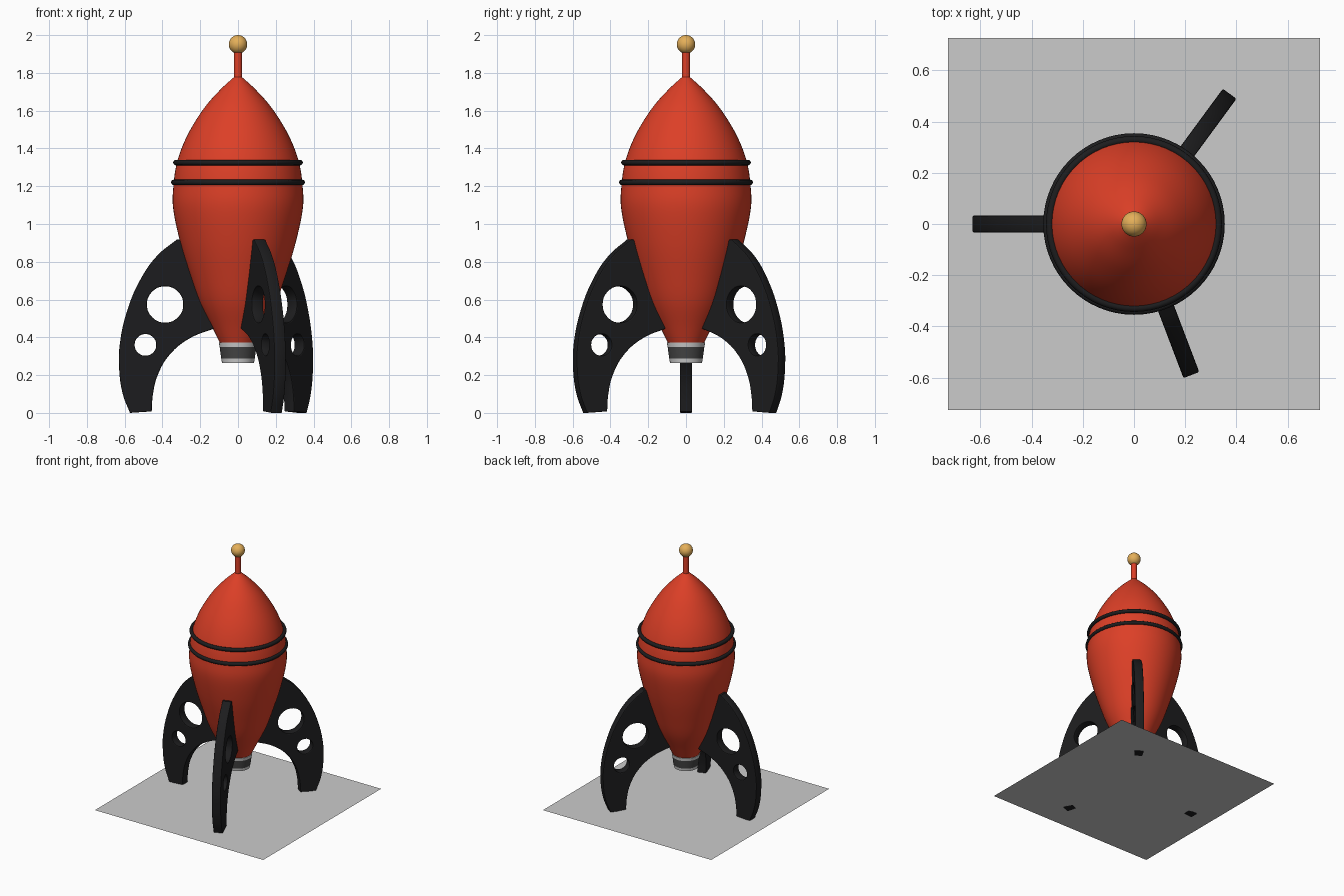
import bpy, bmesh, math
from mathutils import Vector

if "Cube" in bpy.data.objects:
    bpy.data.objects.remove(bpy.data.objects["Cube"])


def material(name, rgb):
    m = bpy.data.materials.new(name)
    m.diffuse_color = (*rgb, 1)
    m.use_nodes = True
    m.node_tree.nodes["Principled BSDF"].inputs["Base Color"].default_value = m.diffuse_color
    return m


RED = material("red_paint", (0.72, 0.05, 0.02))
BLACK = material("black_paint", (0.012, 0.012, 0.013))
GOLD = material("gold", (0.78, 0.43, 0.1))
DARK = material("dark_metal", (0.06, 0.06, 0.06))


def finish(ob, mat=None, angle=35):
    if mat:
        ob.data.materials.clear()
        ob.data.materials.append(mat)
    bpy.ops.object.select_all(action='DESELECT')
    ob.select_set(True)
    bpy.context.view_layer.objects.active = ob
    bpy.ops.object.shade_smooth_by_angle(angle=math.radians(angle))
    return ob


def smooth_profile(pts, steps=6):
    """Catmull-Rom curve through (radius, z) points."""
    p = [Vector(q) for q in pts]
    p = [2 * p[0] - p[1]] + p + [2 * p[-1] - p[-2]]
    out = []
    for a, b, c, d in zip(p, p[1:], p[2:], p[3:]):
        for i in range(steps):
            t = i / steps
            out.append(0.5 * (2 * b + (c - a) * t + (2 * a - 5 * b + 4 * c - d) * t * t
                              + (3 * b - a - 3 * c + d) * t ** 3))
    return out + [p[-2]]


def lathe(name, profile, mat=None, segments=64):
    bm = bmesh.new()
    vs = [bm.verts.new((r, 0, z)) for r, z in profile]
    es = [bm.edges.new(e) for e in zip(vs, vs[1:])]
    bmesh.ops.spin(bm, geom=vs + es, cent=(0, 0, 0), axis=(0, 0, 1),
                   angle=math.tau, steps=segments)
    bmesh.ops.remove_doubles(bm, verts=bm.verts, dist=1e-5)
    bmesh.ops.recalc_face_normals(bm, faces=bm.faces)
    me = bpy.data.meshes.new(name)
    bm.to_mesh(me)
    bm.free()
    ob = bpy.data.objects.new(name, me)
    bpy.context.collection.objects.link(ob)
    return finish(ob, mat)


# Hull
hull = [(0.095, 0.37), (0.135, 0.45), (0.2, 0.58), (0.25, 0.72), (0.305, 0.9),
        (0.343, 1.08), (0.342, 1.2), (0.322, 1.33), (0.268, 1.47), (0.182, 1.61),
        (0.095, 1.71), (0.022, 1.777)]
lathe("hull", [(0, 0.37)] + [tuple(v) for v in smooth_profile(hull)] + [(0, 1.778)], RED)

# Antenna and knob
lathe("antenna", [(0, 1.76), (0.022, 1.76), (0.021, 1.93), (0, 1.93)], RED, 24)
bpy.ops.mesh.primitive_uv_sphere_add(segments=32, ring_count=16, radius=0.049,
                                     location=(0, 0, 1.951))
bpy.context.object.name = "antenna_knob"
finish(bpy.context.object, GOLD)

# Bands around the hull
for name, z, r in (("upper_band", 1.325, 0.329), ("lower_band", 1.22, 0.34)):
    bpy.ops.mesh.primitive_torus_add(location=(0, 0, z), major_radius=r, minor_radius=0.0145,
                                     major_segments=64, minor_segments=12)
    bpy.context.object.name = name
    finish(bpy.context.object, BLACK)

# Nozzle: light rims around a dark middle
lathe("nozzle_top_rim", [(0, 0.372), (0.101, 0.372), (0.098, 0.35), (0, 0.35)])
lathe("nozzle_middle", [(0, 0.35), (0.097, 0.35), (0.089, 0.287), (0, 0.287)], DARK)
lathe("nozzle_bottom_rim", [(0, 0.287), (0.088, 0.287), (0.085, 0.265), (0, 0.265)])

# Fins: (radius, z, is_corner) outline with two round holes
OUTLINE = [(0.295, 0.917, 1), (0.325, 0.917, 1), (0.43, 0.83, 0), (0.52, 0.7, 0), (0.587, 0.54, 0),
           (0.625, 0.37, 0), (0.63, 0.25, 0), (0.61, 0.1, 0), (0.572, 0.0, 1),
           (0.457, 0.008, 1), (0.45, 0.1, 0), (0.425, 0.2, 0), (0.36, 0.31, 0),
           (0.255, 0.395, 0), (0.115, 0.45, 1), (0.235, 0.7, 0)]


def add_loop(curve, pts):
    s = curve.splines.new('BEZIER')
    s.bezier_points.add(len(pts) - 1)
    s.use_cyclic_u = True
    for bp, (x, y, corner) in zip(s.bezier_points, pts):
        bp.co = (x, y, 0)
        bp.handle_left_type = bp.handle_right_type = 'VECTOR' if corner else 'AUTO'


def fin(name, degrees):
    cu = bpy.data.curves.new(name, 'CURVE')
    cu.dimensions, cu.fill_mode, cu.resolution_u = '2D', 'BOTH', 8
    cu.extrude, cu.bevel_depth, cu.offset, cu.bevel_resolution = 0.027, 0.006, -0.006, 1
    add_loop(cu, OUTLINE)
    for x, y, r in ((0.386, 0.574, 0.096), (0.49, 0.36, 0.057)):
        add_loop(cu, [(x + r * math.cos(a), y + r * math.sin(a), 0)
                      for a in (math.tau * i / 8 for i in range(8))])
    ob = bpy.data.objects.new(name, cu)
    bpy.context.collection.objects.link(ob)
    ob.rotation_euler = (math.pi / 2, 0, math.radians(degrees))
    bpy.ops.object.select_all(action='DESELECT')
    ob.select_set(True)
    bpy.context.view_layer.objects.active = ob
    bpy.ops.object.convert(target='MESH')
    finish(bpy.context.object, BLACK)


for name, deg in (("left_fin", 180), ("back_fin", 53.7), ("front_fin", -69.2)):
    fin(name, deg)

# Flat square base that the feet just poke through
bpy.ops.mesh.primitive_plane_add(size=1.454, location=(0, 0, 0.005))
bpy.context.object.name = "base_plate"
